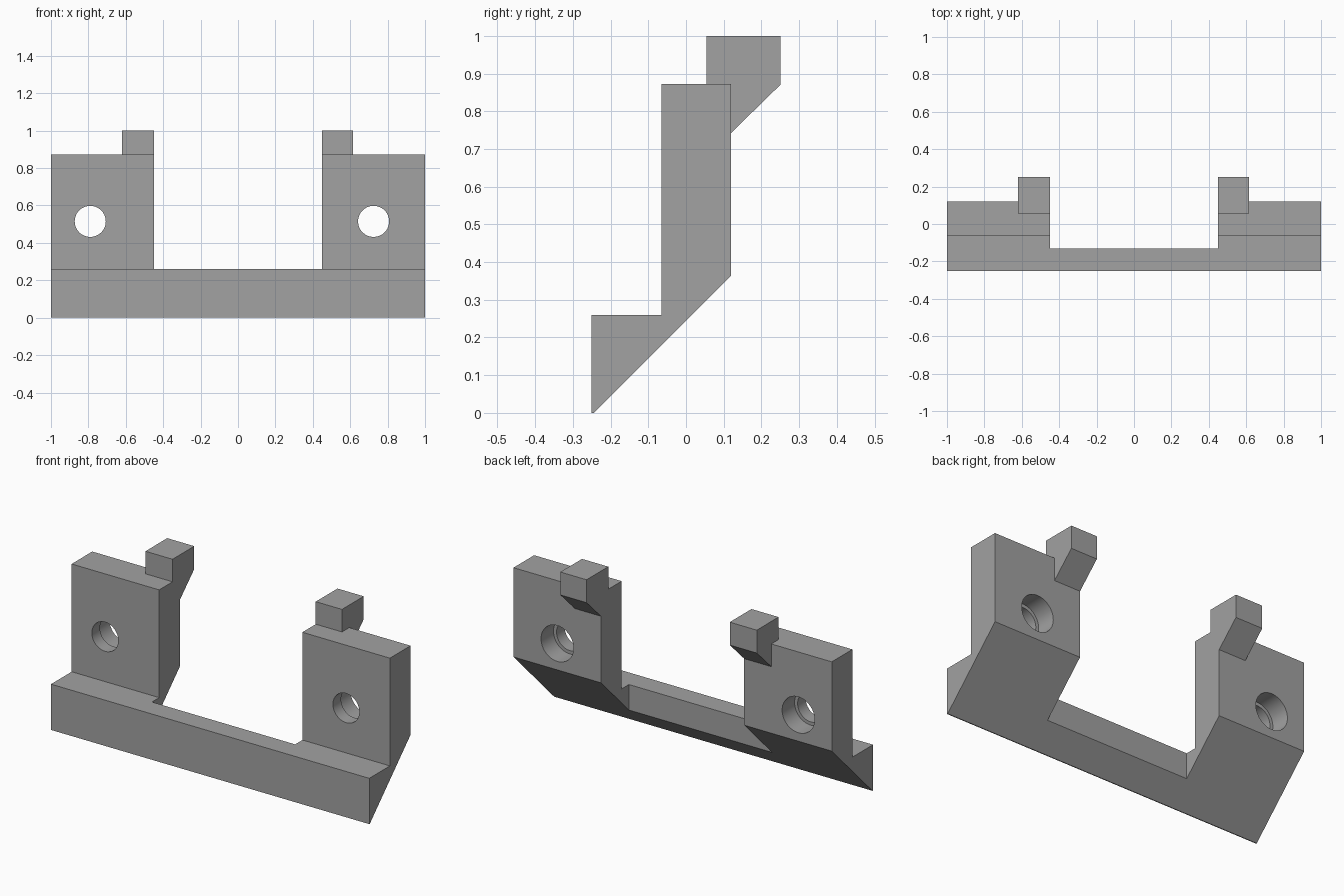
import bpy
import bmesh
import math

cube = bpy.data.objects.get("Cube")
if cube:
    bpy.data.objects.remove(cube, do_unlink=True)

grey = bpy.data.materials.new("plain_grey")
grey.use_nodes = True
grey.diffuse_color = (0.36, 0.36, 0.36, 1)
grey.node_tree.nodes["Principled BSDF"].inputs["Base Color"].default_value = (0.36, 0.36, 0.36, 1)

FRONT, BACK = -0.065, 0.12    # front and back faces of the upright plates
LEDGE, TOP = 0.26, 0.872      # top of the bar and of the plates
BAR_BACK = -0.13
INNER = 0.45                  # half the gap between the plates


def make_object(name, bm):
    bmesh.ops.recalc_face_normals(bm, faces=bm.faces)
    mesh = bpy.data.meshes.new(name)
    bm.to_mesh(mesh)
    bm.free()
    mesh.materials.append(grey)
    obj = bpy.data.objects.new(name, mesh)
    bpy.context.collection.objects.link(obj)
    return obj


def extrude_x(name, profile, x0, x1):
    """Extrude a (y, z) side profile from x0 to x1."""
    bm = bmesh.new()
    face = bm.faces.new([bm.verts.new((x0, y, z)) for y, z in profile])
    grown = bmesh.ops.extrude_face_region(bm, geom=[face])["geom"]
    verts = [v for v in grown if isinstance(v, bmesh.types.BMVert)]
    bmesh.ops.translate(bm, verts=verts, vec=(x1 - x0, 0, 0))
    return make_object(name, bm)


def stepped_cutter(x, z, steps, sides=64):
    """Lathe (radius, y) steps round an axis along y."""
    bm = bmesh.new()
    rings = []
    for r, y in steps:
        angles = [2 * math.pi * i / sides for i in range(sides)]
        rings.append([bm.verts.new((x + r * math.cos(a), y, z + r * math.sin(a))) for a in angles])
    for low, high in zip(rings, rings[1:]):
        for i in range(sides):
            j = (i + 1) % sides
            bm.faces.new((low[i], low[j], high[j], high[i]))
    bm.faces.new(rings[0])
    bm.faces.new(rings[-1])
    cutter = make_object("hole_cutter", bm)
    cutter.hide_render = True
    return cutter


def drill(obj, cutter):
    mod = obj.modifiers.new("screw_hole", "BOOLEAN")
    mod.operation, mod.solver, mod.object = "DIFFERENCE", "EXACT", cutter
    bpy.context.view_layer.objects.active = obj
    bpy.ops.object.select_all(action="DESELECT")
    obj.select_set(True)
    bpy.ops.object.modifier_apply(modifier=mod.name)
    bpy.data.objects.remove(cutter, do_unlink=True)
    bpy.ops.object.shade_smooth_by_angle(angle=math.radians(30))


# Lower bar with a sloping underside
bar = [(-0.25, 0), (-0.245, 0), (BAR_BACK, 0.115), (BAR_BACK, LEDGE), (-0.25, LEDGE)]
extrude_x("lower_bar", bar, -1, 1)

# Upright plates, which carry the slope on, and hooks that overhang the back
plate = [(BAR_BACK, LEDGE), (BAR_BACK, 0.115), (BACK, 0.365), (BACK, TOP), (FRONT, TOP), (FRONT, LEDGE)]
hook = [(0.055, TOP), (BACK, TOP), (BACK, 0.743), (0.25, 0.87), (0.25, 1), (0.055, 1)]

for side, sign, hole_x, hook_end in (("left", 1, 0.725, 0.615), ("right", -1, -0.79, 0.62)):
    upright = extrude_x(side + "_plate", plate, sign * INNER, sign)
    extrude_x(side + "_hook", hook, sign * INNER, sign * hook_end)
    # Screw hole, wider at the back
    steps = [(0.083, FRONT - 0.1), (0.083, 0.008), (0.102, 0.008), (0.102, BACK + 0.1)]
    drill(upright, stepped_cutter(hole_x, 0.515, steps))
